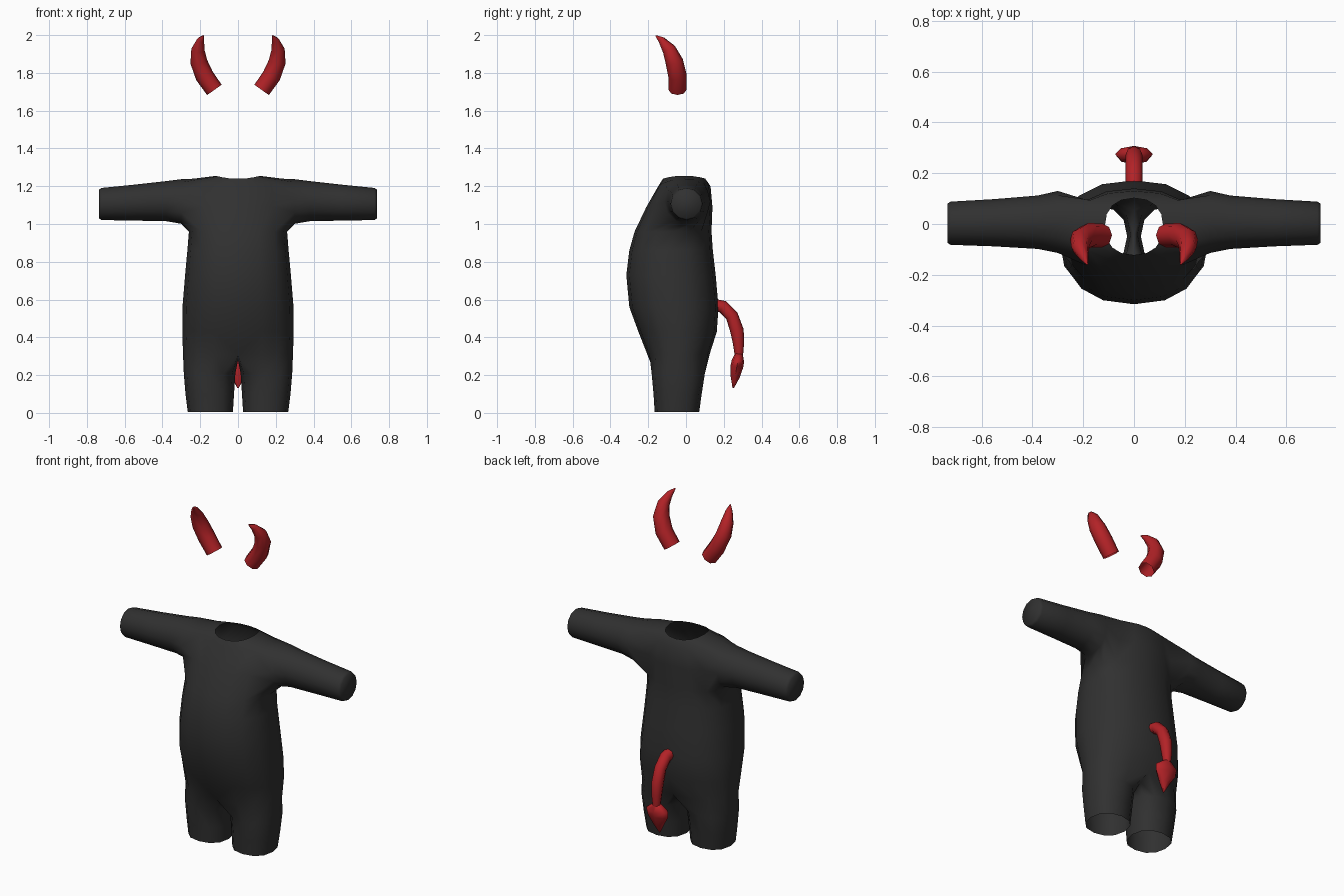
import bpy, bmesh, math
from mathutils import Vector

if "Cube" in bpy.data.objects:
    bpy.data.objects.remove(bpy.data.objects["Cube"])


def material(name, rgb):
    m = bpy.data.materials.new(name)
    m.diffuse_color = (*rgb, 1)
    m.use_nodes = True
    m.node_tree.nodes["Principled BSDF"].inputs["Base Color"].default_value = m.diffuse_color
    return m


black = material("charcoal cloth", (0.03, 0.03, 0.03))
red = material("devil red", (0.45, 0.016, 0.02))


def finish(bm, name, mat, mirror=False, angle=60):
    loose = [v for v in bm.verts if not v.link_faces]
    bmesh.ops.delete(bm, geom=loose, context='VERTS')
    me = bpy.data.meshes.new(name)
    bm.to_mesh(me)
    bm.free()
    me.materials.append(mat)
    ob = bpy.data.objects.new(name, me)
    bpy.context.collection.objects.link(ob)
    bpy.ops.object.select_all(action='DESELECT')
    ob.select_set(True)
    bpy.context.view_layer.objects.active = ob
    bpy.ops.object.shade_smooth_by_angle(angle=math.radians(angle))
    if mirror:
        mod = ob.modifiers.new("Mirror", 'MIRROR')
        mod.use_clip = True
    return ob


def bridge(bm, a, b):
    n = len(a)
    for k in range(n):
        bm.faces.new((a[k], a[(k + 1) % n], b[(k + 1) % n], b[k]))


def power(v, e=0.87):
    return math.copysign(abs(v) ** e, v)


# --- Suit: right half, mirrored -------------------------------------------
bm = bmesh.new()
# rows: z, side lift, half width, front y, back y
rows = [(0.31, 0.0, 0.291, -0.205, 0.125), (0.43, 0, 0.295, -0.252, 0.163),
        (0.56, 0, 0.294, -0.300, 0.172), (0.73, 0, 0.280, -0.316, 0.157),
        (0.86, 0, 0.268, -0.300, 0.142), (0.96, 0, 0.260, -0.272, 0.135),
        (1.09, 0.01, 0.250, -0.210, 0.140), (1.20, 0.04, 0.235, -0.147, 0.130),
        (1.24, 0.015, 0.115, -0.122, 0.102)]
grid = []
for z, lift, a, yf, yb in rows:
    ring = []
    for i in range(-4, 5):
        t = i * math.pi / 8
        x = 0 if abs(i) == 4 else a * power(math.cos(t))
        y = (yf + yb) / 2 + (yb - yf) / 2 * power(math.sin(t))
        ring.append(bm.verts.new((x, y, z + lift * math.cos(t) ** 2)))
    grid.append(ring)
for r in range(len(rows) - 1):
    for c in range(8):
        if r in (5, 6) and 2 <= c <= 5:      # arm hole
            continue
        bm.faces.new((grid[r][c], grid[r][c + 1], grid[r + 1][c + 1], grid[r + 1][c]))

# sleeve: x, centre y, centre z, radius y, radius z
loop = grid[5][2:7] + [grid[6][6]] + grid[7][2:7][::-1] + [grid[6][2]]
for x, cy, cz, ry, rz in [(0.30, 0.008, 1.119, 0.122, 0.118), (0.38, 0.007, 1.121, 0.105, 0.106),
                          (0.55, 0.005, 1.113, 0.093, 0.095), (0.722, 0.003, 1.106, 0.085, 0.085),
                          (0.735, 0.003, 1.106, 0.077, 0.077)]:
    new = []
    for k in range(12):
        t = math.radians(30 * (k - 2) - 90)
        new.append(bm.verts.new((x, cy + ry * math.cos(t), cz + rz * math.sin(t))))
    bridge(bm, loop, new)
    loop = new
bm.faces.new(loop)

# leg: crotch strip on the centre plane, then open rings down to the hem
crotch = [bm.verts.new((0, y, 0.28)) for y in (0.055, -0.035, -0.125)]
loop = grid[0] + crotch
for z, x0, x1, yf, yb in [(0.21, 0.014, 0.287, -0.182, 0.10), (0.10, 0.021, 0.278, -0.172, 0.083),
                          (0.006, 0.027, 0.266, -0.166, 0.070)]:
    new = []
    for k in range(12):
        t = math.radians(30 * (k - 4))
        new.append(bm.verts.new(((x0 + x1) / 2 + (x1 - x0) / 2 * power(math.cos(t)),
                                 (yf + yb) / 2 + (yb - yf) / 2 * power(math.sin(t)), z)))
    bridge(bm, new, loop)
    loop = new
finish(bm, "suit", black, mirror=True, angle=70)


# --- Horns and tail: tubes swept along a path ------------------------------
def tube(name, path, ref, mirror=False, sides=8, cap_start=False):
    """path holds (x, y, z, radius along ref, radius across)"""
    bm = bmesh.new()
    pts = [Vector(p[:3]) for p in path]
    prev = None
    for i, p in enumerate(path):
        tan = (pts[min(i + 1, len(pts) - 1)] - pts[max(i - 1, 0)]).normalized()
        u = (Vector(ref) - tan * tan.dot(Vector(ref))).normalized()
        v = tan.cross(u)
        ring = [bm.verts.new(pts[i] + u * p[3] * math.cos(k * math.tau / sides)
                             + v * p[4] * math.sin(k * math.tau / sides)) for k in range(sides)]
        if prev:
            bridge(bm, prev, ring)
        elif cap_start:
            bm.faces.new(ring[::-1])
        prev = ring
    bm.faces.new(prev)
    return finish(bm, name, red, mirror)


tube("horns", [(0.125, -0.045, 1.71, 0.047, 0.047), (0.178, -0.045, 1.785, 0.049, 0.049),
               (0.208, -0.062, 1.86, 0.047, 0.045), (0.212, -0.09, 1.925, 0.036, 0.035),
               (0.197, -0.13, 1.975, 0.019, 0.019), (0.183, -0.16, 1.997, 0.003, 0.003)],
     (0, 1, 0), mirror=True)

tube("tail", [(0, 0.14, 0.572, 0.033, 0.033), (0, 0.195, 0.562, 0.034, 0.034),
              (0, 0.243, 0.513, 0.034, 0.034), (0, 0.270, 0.435, 0.034, 0.036),
              (0, 0.278, 0.37, 0.030, 0.030), (0, 0.280, 0.305, 0.022, 0.022)], (1, 0, 0))

tube("tail_tip", [(0, 0.280, 0.315, 0.020, 0.020), (0, 0.275, 0.275, 0.074, 0.033),
                  (0, 0.269, 0.245, 0.070, 0.034), (0, 0.260, 0.19, 0.036, 0.024),
                  (0, 0.250, 0.132, 0.004, 0.004)], (1, 0, 0), cap_start=True)
